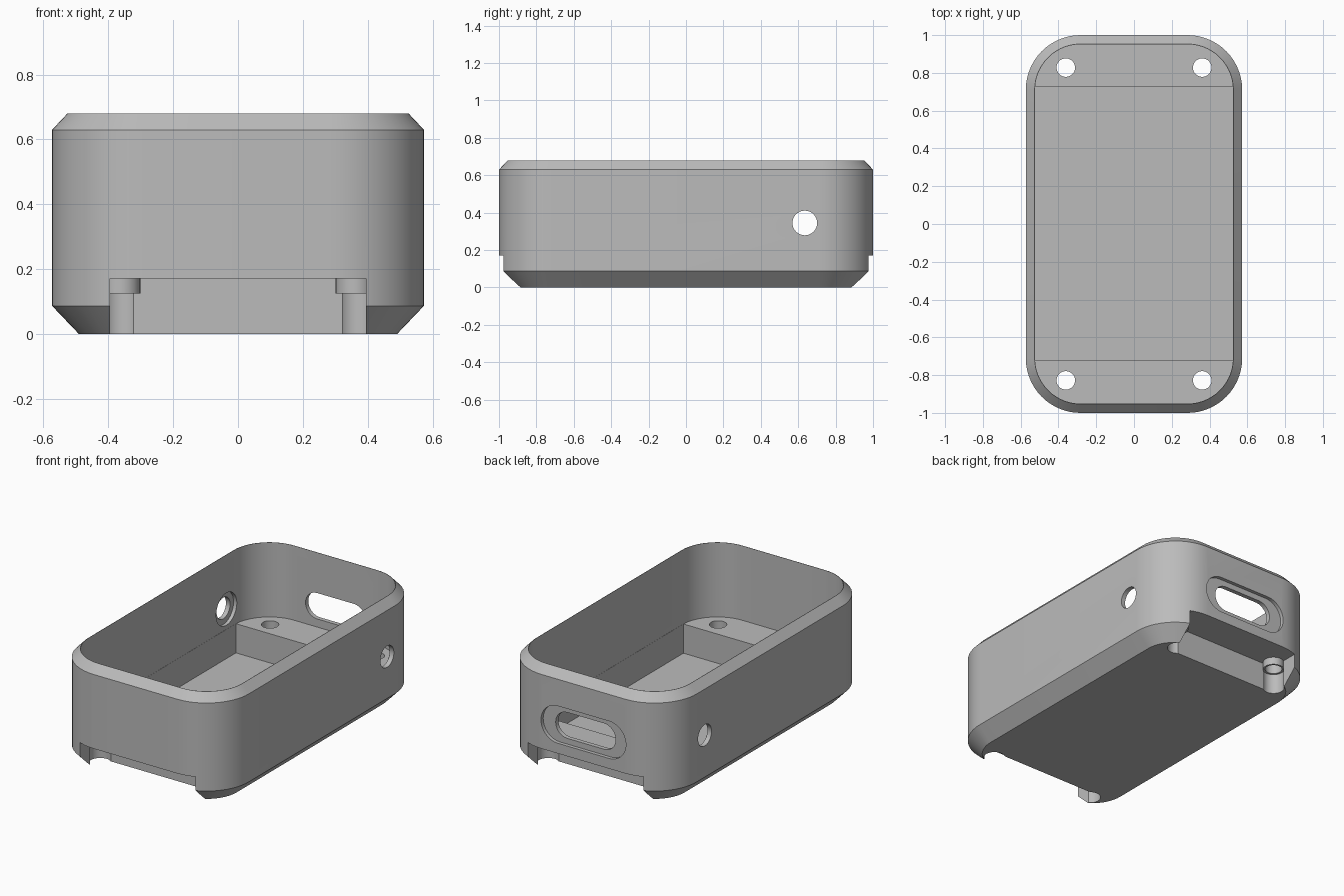
import bpy, bmesh, math
from mathutils import Matrix

scene_cube = bpy.data.objects.get("Cube")
if scene_cube:
    bpy.data.objects.remove(scene_cube, do_unlink=True)

grey = bpy.data.materials.new("matte_grey")
grey.use_nodes = True
colour = (0.5, 0.5, 0.5, 1)
grey.diffuse_color = colour
grey.node_tree.nodes["Principled BSDF"].inputs["Base Color"].default_value = colour


def loft(name, rings, steps=14):
    """Solid through rounded rectangles given as (half_x, half_y, radius, z)."""
    bm = bmesh.new()
    loops = []
    for hx, hy, r, z in rings:
        loop = []
        for k, (sx, sy) in enumerate([(1, 1), (-1, 1), (-1, -1), (1, -1)]):
            for i in range(steps + 1):
                a = math.pi / 2 * (k + i / steps)
                loop.append(bm.verts.new((sx * (hx - r) + r * math.cos(a),
                                          sy * (hy - r) + r * math.sin(a), z)))
        loops.append(loop)
    n = len(loops[0])
    for low, high in zip(loops, loops[1:]):
        for i in range(n):
            j = (i + 1) % n
            bm.faces.new((low[i], low[j], high[j], high[i]))
    bm.faces.new(loops[0][::-1])
    bm.faces.new(loops[-1])
    return finish(name, bm)


def finish(name, bm):
    mesh = bpy.data.meshes.new(name)
    bm.to_mesh(mesh)
    bm.free()
    mesh.materials.append(grey)
    obj = bpy.data.objects.new(name, mesh)
    bpy.context.collection.objects.link(obj)
    return obj


def box(name, x, y, z):
    """Box from (low, high) pairs."""
    bm = bmesh.new()
    size = Matrix.Diagonal((x[1] - x[0], y[1] - y[0], z[1] - z[0], 1))
    mid = Matrix.Translation([sum(p) / 2 for p in (x, y, z)])
    bmesh.ops.create_cube(bm, size=1, matrix=mid @ size)
    return finish(name, bm)


def cylinder(name, centre, radius, depth, axis="Z"):
    bm = bmesh.new()
    turn = Matrix.Rotation(math.pi / 2, 4, "Y") if axis == "X" else Matrix()
    bmesh.ops.create_cone(bm, cap_ends=True, segments=32, radius1=radius, radius2=radius,
                          depth=depth, matrix=Matrix.Translation(centre) @ turn)
    return finish(name, bm)


def combine(target, tool, operation="DIFFERENCE"):
    """Apply a boolean and discard the tool."""
    mod = target.modifiers.new(tool.name, "BOOLEAN")
    mod.object, mod.operation, mod.solver = tool, operation, "EXACT"
    bpy.ops.object.select_all(action="DESELECT")
    bpy.context.view_layer.objects.active = target
    target.select_set(True)
    bpy.ops.object.modifier_apply(modifier=mod.name)
    bpy.data.objects.remove(tool, do_unlink=True)


# Outer shell with chamfered base and rim
case = loft("case", [(0.49, 0.917, 0.207, 0), (0.573, 1, 0.29, 0.087),
                     (0.573, 1, 0.29, 0.63), (0.526, 0.953, 0.243, 0.68)])

# Cavity above the end ledges, then the deeper middle pocket
combine(case, loft("cavity", [(0.524, 0.951, 0.241, 0.22), (0.524, 0.951, 0.241, 0.8)]))
combine(case, box("pocket", (-0.523, 0.523), (-0.722, 0.727), (0.04, 0.3)))

# Notches under both ends
for s in (-1, 1):
    combine(case, box("notch", (-0.395, 0.395), sorted((s * 0.78, s * 1.1)), (-0.1, 0.172)))

# Screw bosses, screw holes and head clearance
for sx in (-1, 1):
    for sy in (-1, 1):
        x, y = sx * 0.361, sy * 0.828
        combine(case, cylinder("boss", (x, y, 0.16), 0.06, 0.07), "UNION")
        combine(case, cylinder("head_clearance", (x, y, 0.0125), 0.062, 0.225))
        combine(case, cylinder("screw_hole", (x, y, 0.2), 0.049, 0.3))

# Round side holes with a shallow recess inside the wall
for s in (-1, 1):
    combine(case, cylinder("side_hole", (s * 0.55, 0.635, 0.345), 0.066, 0.2, "X"))
    combine(case, cylinder("side_recess", (s * 0.5, 0.635, 0.345), 0.1, 0.09, "X"))

# Back slot with a shallow outer recess
for name, hx, hz, y in (("slot", 0.205, 0.08, 0.9), ("slot_recess", 0.29, 0.115, 0.978)):
    tool = loft(name, [(hx, hz, hz * 0.999, -1.1), (hx, hz, hz * 0.999, -y)], 8)
    tool.data.transform(Matrix.Translation((0, 0, 0.35)) @ Matrix.Rotation(math.pi / 2, 4, "X"))
    combine(case, tool)

bpy.ops.object.shade_smooth_by_angle(angle=math.radians(30))
